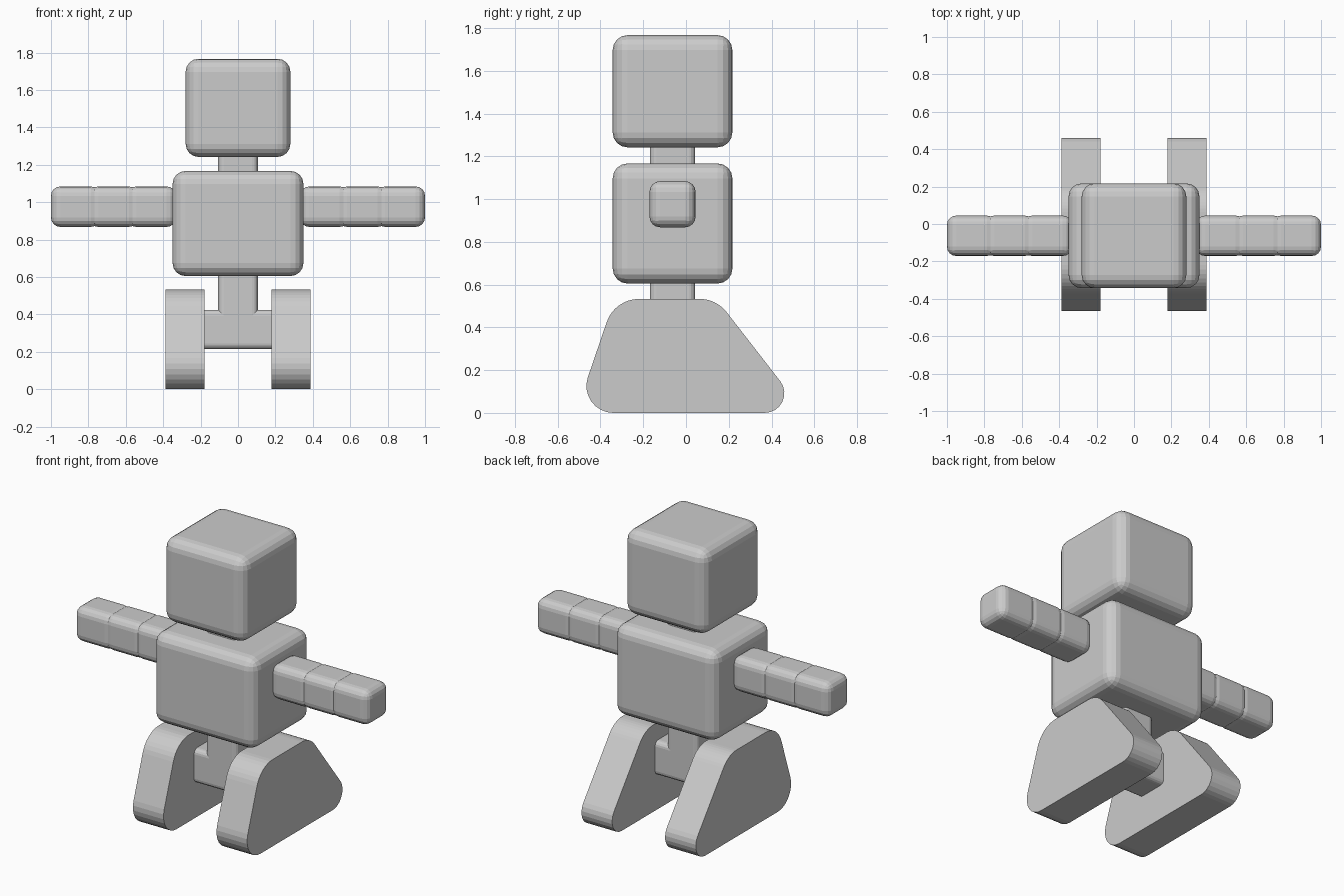
import bpy, bmesh, math
from mathutils import Vector

if "Cube" in bpy.data.objects:
    bpy.data.objects.remove(bpy.data.objects["Cube"])

grey = bpy.data.materials.new("light_grey")
grey.diffuse_color = (0.6, 0.6, 0.6, 1)
grey.use_nodes = True
grey.node_tree.nodes["Principled BSDF"].inputs["Base Color"].default_value = grey.diffuse_color
YC = -0.063  # depth centre of the upper body


def finish(bm, name):
    bmesh.ops.recalc_face_normals(bm, faces=bm.faces)
    mesh = bpy.data.meshes.new(name)
    bm.to_mesh(mesh)
    bm.free()
    mesh.materials.append(grey)
    ob = bpy.data.objects.new(name, mesh)
    bpy.context.collection.objects.link(ob)
    return ob


def rounded_box(name, lo, hi, radius, axis=None):
    """Box with rounded edges; with an axis, only edges along it are rounded."""
    bm = bmesh.new()
    bmesh.ops.create_cube(bm, size=1)
    for v in bm.verts:
        v.co = Vector([lo[i] if v.co[i] < 0 else hi[i] for i in range(3)])
    edges = [e for e in bm.edges if axis is None
             or abs((e.verts[0].co - e.verts[1].co).normalized()[axis]) > 0.9]
    bmesh.ops.bevel(bm, geom=edges, offset=radius, segments=4,
                    profile=0.5, affect='EDGES')
    return finish(bm, name)


def fillet(corners, segments=8):
    """Replace each (y, z, radius) corner with a tangent arc."""
    out = []
    n = len(corners)
    for i, (y, z, r) in enumerate(corners):
        p = Vector((y, z))
        a = (Vector(corners[i - 1][:2]) - p).normalized()
        b = (Vector(corners[(i + 1) % n][:2]) - p).normalized()
        half = a.angle(b) / 2
        centre = p + (a + b).normalized() * r / math.sin(half)
        start = p + a * r / math.tan(half) - centre
        end = p + b * r / math.tan(half) - centre
        sweep = start.angle(end)
        for k in range(segments + 1):
            t = k / segments
            out.append(centre + (start * math.sin((1 - t) * sweep)
                                 + end * math.sin(t * sweep)) / math.sin(sweep))
    return out


# Head and torso
rounded_box("head", (-0.28, YC - 0.28, 1.242), (0.28, YC + 0.28, 1.767), 0.07)
rounded_box("torso", (-0.35, YC - 0.28, 0.605), (0.35, YC + 0.28, 1.167), 0.07)

# Neck, waist and the bar joining the feet
rounded_box("neck", (-0.106, YC - 0.106, 1.1), (0.106, YC + 0.106, 1.3), 0.03, 2)
rounded_box("waist", (-0.106, YC - 0.106, 0.32), (0.106, YC + 0.106, 0.68), 0.03, 2)
rounded_box("foot_bar", (-0.2, YC - 0.106, 0.215), (0.2, YC + 0.106, 0.425), 0.03, 0)

# Arms: three overlapping rounded segments on each side
for side, label in ((-1, "left"), (1, "right")):
    for i in range(3):
        xs = sorted((side * (0.331 + 0.203 * i), side * (0.594 + 0.203 * i)))
        rounded_box(f"{label}_arm_segment_{i + 1}",
                    (xs[0], YC - 0.108, 0.868), (xs[1], YC + 0.108, 1.084), 0.05)

# Feet: filleted wedge profile extruded sideways
profile = fillet([(-0.516, 0, 0.126), (0.556, 0, 0.092),
                  (0.142, 0.533, 0.16), (-0.334, 0.533, 0.16)])
for side, label in ((-1, "left"), (1, "right")):
    bm = bmesh.new()
    face = bm.faces.new([bm.verts.new((side * 0.18, p.x, p.y)) for p in profile])
    ext = bmesh.ops.extrude_face_region(bm, geom=[face], use_keep_orig=True)
    moved = [g for g in ext["geom"] if isinstance(g, bmesh.types.BMVert)]
    bmesh.ops.translate(bm, verts=moved, vec=(side * 0.208, 0, 0))
    finish(bm, f"{label}_foot")
